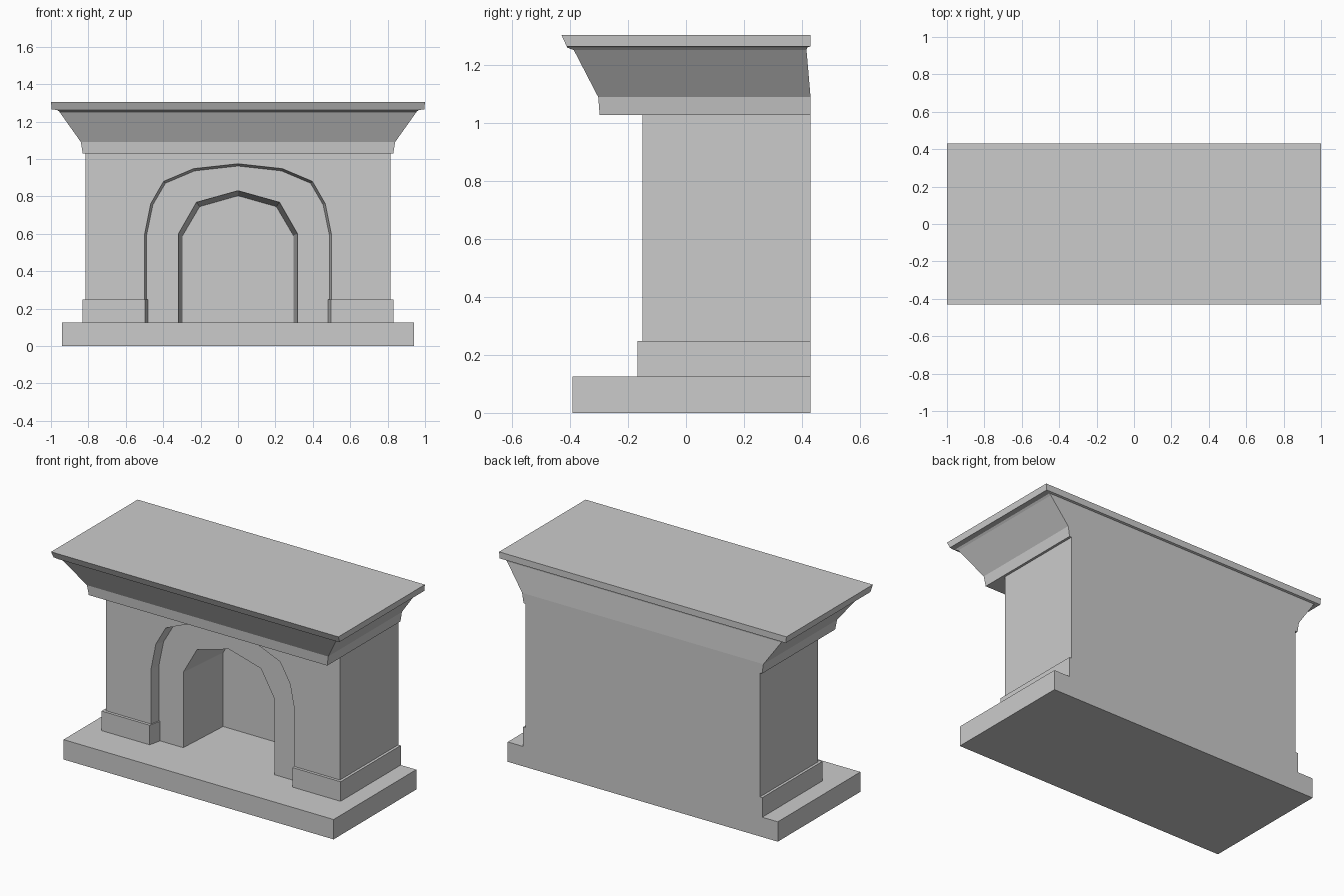
import bpy, bmesh

if "Cube" in bpy.data.objects:
    bpy.data.objects.remove(bpy.data.objects["Cube"])


def loft(name, rings):
    """Closed solid skinned through rings with equal point counts."""
    bm = bmesh.new()
    loops = [[bm.verts.new(p) for p in ring] for ring in rings]
    n = len(loops[0])
    for a, b in zip(loops, loops[1:]):
        for i in range(n):
            j = (i + 1) % n
            bm.faces.new((a[i], a[j], b[j], b[i]))
    bm.faces.new(loops[0])
    bm.faces.new(loops[-1])
    bmesh.ops.recalc_face_normals(bm, faces=bm.faces)
    mesh = bpy.data.meshes.new(name)
    bm.to_mesh(mesh)
    bm.free()
    obj = bpy.data.objects.new(name, mesh)
    bpy.context.collection.objects.link(obj)
    return obj


def rect(hx, y0, y1, z):
    return [(-hx, y0, z), (hx, y0, z), (hx, y1, z), (-hx, y1, z)]


def arch(half, y):
    """Full symmetric arch ring from its right half, listed bottom to apex."""
    pts = half + [(-x, z) for x, z in reversed(half[:-1])]
    return [(x, y, z) for x, z in pts]


def cut(target, cutter):
    cutter.hide_render = True
    mod = target.modifiers.new("cut", "BOOLEAN")
    mod.operation = "DIFFERENCE"
    mod.solver = "EXACT"
    mod.object = cutter
    bpy.context.view_layer.objects.active = target
    bpy.ops.object.modifier_apply(modifier=mod.name)
    bpy.data.objects.remove(cutter)


BACK, FRONT, RECESS, FIREBACK = 0.43, -0.15, -0.09, 0.275

# Hearth slab
loft("hearth", [rect(0.94, -0.392, BACK, 0), rect(0.94, -0.392, BACK, 0.125)])

# Chimney body
body = loft("chimney_body", [rect(0.815, FRONT, BACK, 0.125),
                             rect(0.815, FRONT, BACK, 1.03)])

# Shallow arched surround with a sloped rim
outer = [(0.5, 0.05), (0.5, 0.595), (0.467, 0.76), (0.398, 0.88), (0.237, 0.948), (0, 0.974)]
inset = [(0.488, 0.05), (0.488, 0.595), (0.455, 0.755), (0.388, 0.87), (0.232, 0.936), (0, 0.962)]
cut(body, loft("surround_cutter", [arch(outer, FRONT - 0.1), arch(outer, FRONT),
                                   arch(inset, RECESS)]))

# Deep firebox narrowing towards the back
mouth = [(0.318, 0.05), (0.318, 0.6), (0.222, 0.768), (0, 0.83)]
rear = [(0.296, 0.05), (0.296, 0.59), (0.205, 0.745), (0, 0.803)]
cut(body, loft("firebox_cutter", [arch(mouth, RECESS - 0.04), arch(mouth, RECESS),
                                  arch(rear, FIREBACK)]))

# Plinth blocks at the foot of each side
plan = [(0.497, -0.168), (0.832, -0.168), (0.832, BACK), (0.48, BACK), (0.48, RECESS)]
for side, s in (("right", 1), ("left", -1)):
    loft(side + "_plinth", [[(s * x, y, z) for x, y in plan] for z in (0.125, 0.248)])

# Flared mantel with a top shelf
loft("mantel", [rect(0.83, -0.298, BACK, 1.028),
                rect(0.84, -0.303, BACK, 1.09),
                rect(0.955, -0.387, 0.416, 1.252),
                rect(0.965, -0.41, 0.418, 1.261),
                rect(0.996, -0.412, BACK, 1.265),
                rect(1.0, -0.43, BACK, 1.305)])
